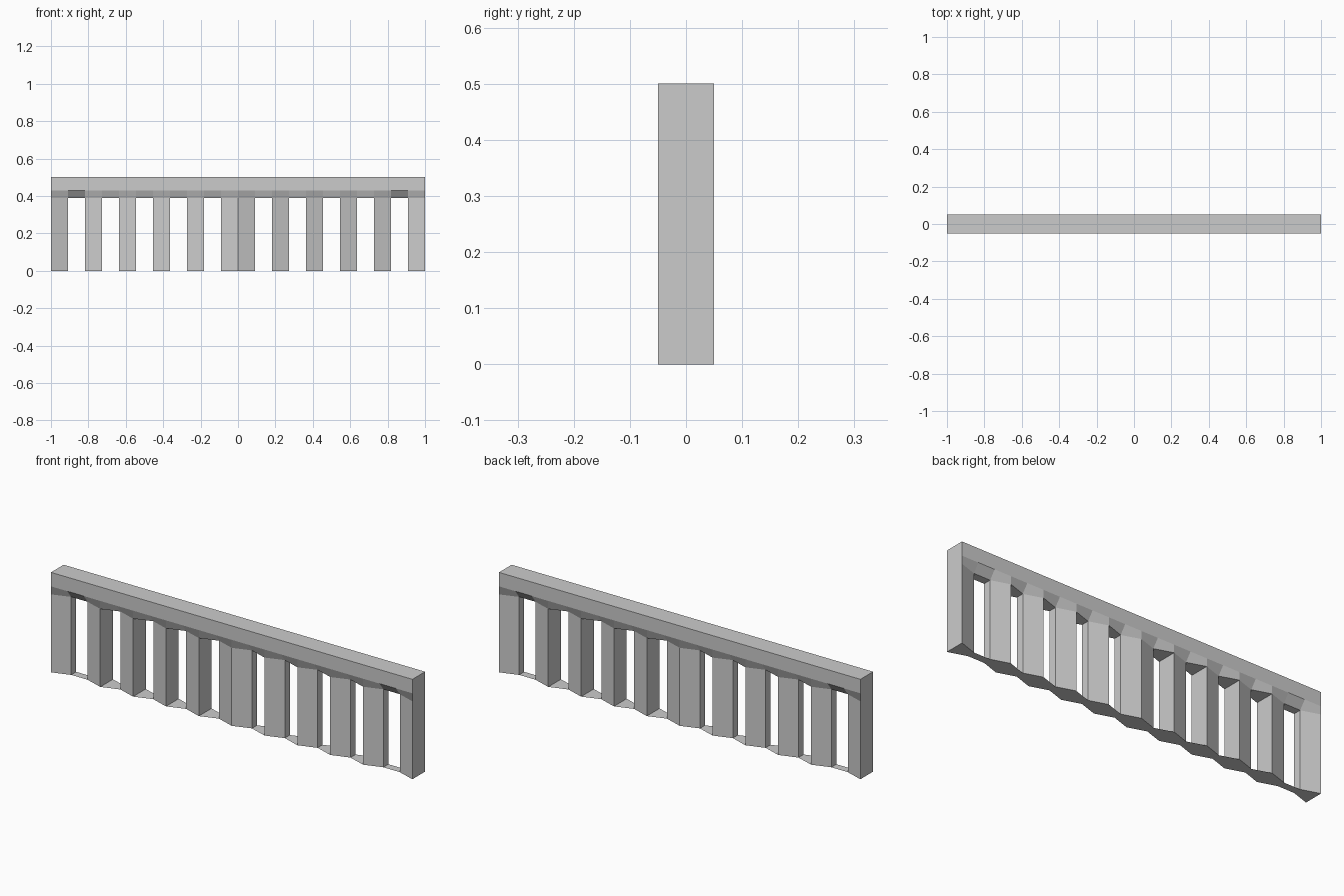
import bpy, bmesh

if "Cube" in bpy.data.objects:
    bpy.data.objects.remove(bpy.data.objects["Cube"])

SEGS = 22            # alternating posts and gaps along the length
STEP = 2 / SEGS
WIDE, THIN = 0.05, 0.02
Z_POST, Z_RAIL, Z_TOP = 0.39, 0.43, 0.50


def half_depth(i):
    """Zigzag half thickness at station i, mirrored about the middle."""
    k = min(i, SEGS - i)
    if k in (1, 2):
        return THIN
    return WIDE if k % 2 or k == 0 else THIN


def is_post(i):
    return min(i, SEGS - 1 - i) % 2 == 0


def finish(bm, name):
    bmesh.ops.remove_doubles(bm, verts=bm.verts, dist=1e-5)
    me = bpy.data.meshes.new(name)
    bm.to_mesh(me)
    bm.free()
    ob = bpy.data.objects.new(name, me)
    bpy.context.collection.objects.link(ob)
    return ob


def quad(bm, *pts):
    bm.faces.new([bm.verts.new(p) for p in pts])


def cross_wall(bm, x, b0, b1, z0, z1, right):
    """Wall across the thickness at station x, facing +x or -x."""
    pts = [(x, -b0, z0), (x, b0, z0), (x, b1, z1), (x, -b1, z1)]
    quad(bm, *(pts if right else pts[::-1]))


def side_pair(bm, x0, x1, a0, a1, b0, b1, z0, z1):
    """Front and back walls of one segment; a = lower, b = upper depth."""
    quad(bm, (x0, -a0, z0), (x1, -a1, z0), (x1, -b1, z1), (x0, -b0, z1))
    quad(bm, (x1, a1, z0), (x0, a0, z0), (x0, b0, z1), (x1, b1, z1))


def flat_down(bm, x0, x1, a0, a1, z):
    quad(bm, (x0, a0, z), (x1, a1, z), (x1, -a1, z), (x0, -a0, z))


# Zigzag posts, flared heads and thin base strip
bm = bmesh.new()
for i in range(SEGS):
    x0, x1 = -1 + i * STEP, -1 + (i + 1) * STEP
    a0, a1 = half_depth(i), half_depth(i + 1)
    flat_down(bm, x0, x1, a0, a1, 0)
    side_pair(bm, x0, x1, a0, a1, WIDE, WIDE, Z_POST, Z_RAIL)
    if is_post(i):
        side_pair(bm, x0, x1, a0, a1, a0, a1, 0, Z_POST)
        if i == 0 or not is_post(i - 1):
            cross_wall(bm, x0, a0, a0, 0, Z_POST, False)
        if i == SEGS - 1 or not is_post(i + 1):
            cross_wall(bm, x1, a1, a1, 0, Z_POST, True)
    else:
        flat_down(bm, x0, x1, a0, a1, Z_POST)
for x in (-1, 1):
    cross_wall(bm, x, WIDE, WIDE, Z_POST, Z_RAIL, x > 0)
finish(bm, "zigzag_posts")

# Plain rail on top, open underneath where it meets the flared heads
bm = bmesh.new()
side_pair(bm, -1, 1, WIDE, WIDE, WIDE, WIDE, Z_RAIL, Z_TOP)
for x in (-1, 1):
    cross_wall(bm, x, WIDE, WIDE, Z_RAIL, Z_TOP, x > 0)
quad(bm, (-1, -WIDE, Z_TOP), (1, -WIDE, Z_TOP), (1, WIDE, Z_TOP), (-1, WIDE, Z_TOP))
finish(bm, "top_rail")
